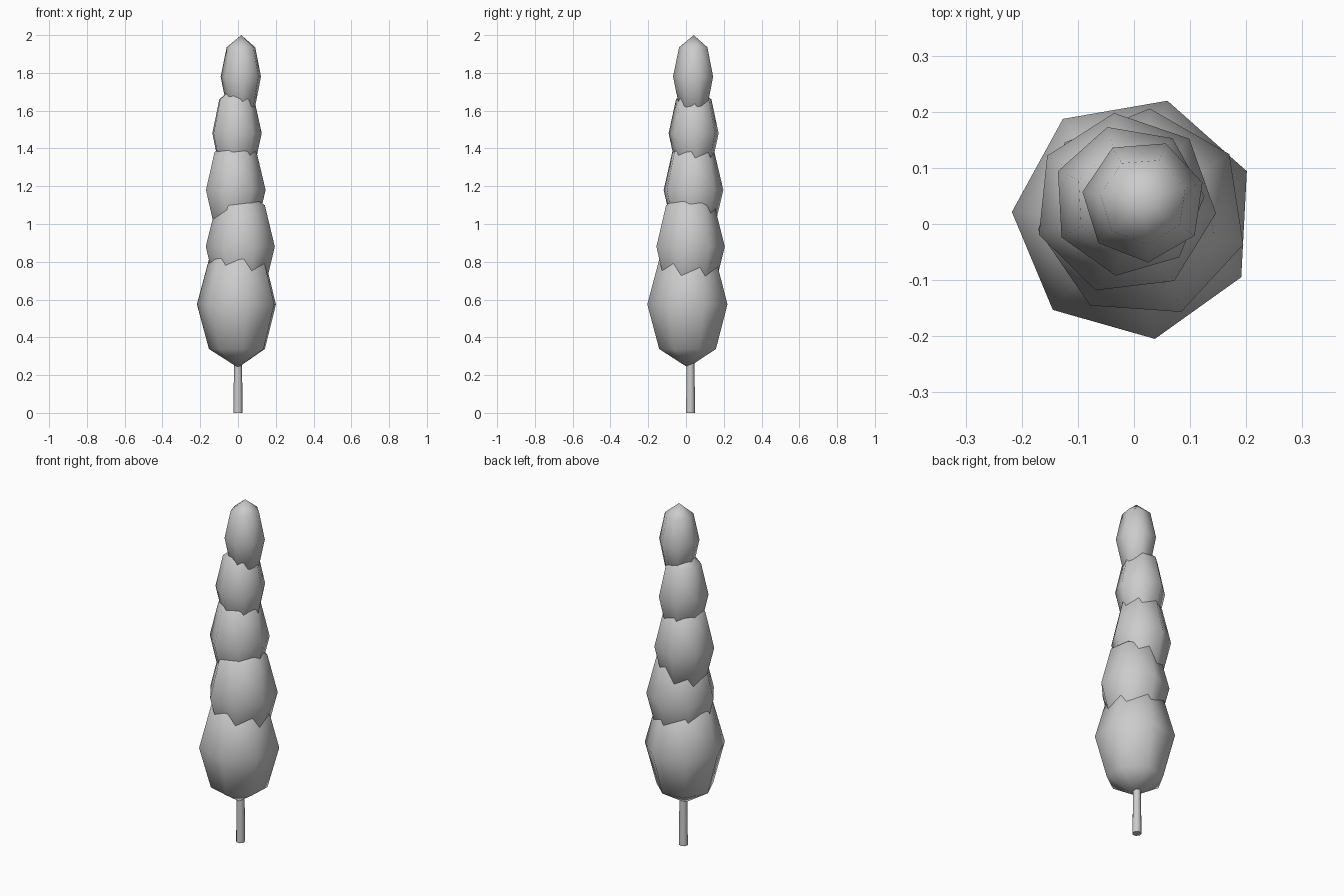
import bpy, bmesh
from math import atan2, radians
from mathutils import Matrix

if "Cube" in bpy.data.objects:
    bpy.data.objects.remove(bpy.data.objects["Cube"])


def make_object(name, bm):
    for f in bm.faces:
        f.smooth = True
    mesh = bpy.data.meshes.new(name)
    bm.to_mesh(mesh)
    bm.free()
    ob = bpy.data.objects.new(name, mesh)
    bpy.context.collection.objects.link(ob)
    return ob


def foliage(name, x, y, z, radius, half_height, angle):
    """Seven-sided, four-ring ellipsoid with one equator corner at the given angle."""
    bm = bmesh.new()
    bmesh.ops.create_uvsphere(bm, u_segments=7, v_segments=4, radius=1)
    corner = min(bm.verts, key=lambda v: abs(v.co.z)).co
    turn = radians(angle) - atan2(corner.y, corner.x)
    bm.transform(Matrix.Translation((x, y, z))
                 @ Matrix.Diagonal((radius, radius, half_height, 1))
                 @ Matrix.Rotation(turn, 4, 'Z'))
    return make_object(name, bm)


# Foliage clumps, bottom to top: x, y, z, radius, half height, corner angle
clumps = [
    (0.000, 0.010, 0.575, 0.218, 0.335, 22.7),
    (0.015, 0.018, 0.880, 0.188, 0.310, 34.5),
    (-0.016, 0.036, 1.180, 0.163, 0.283, -6.0),
    (-0.010, 0.042, 1.480, 0.136, 0.255, 3.2),
    (0.017, 0.041, 1.780, 0.110, 0.220, 17.3),
]
for i, c in enumerate(clumps):
    foliage(f"foliage_{i + 1}", *c)

# Trunk, slightly tapered, running up into the lowest clump
bm = bmesh.new()
bmesh.ops.create_cone(bm, cap_ends=True, segments=7,
                      radius1=0.025, radius2=0.02, depth=0.42)
bm.transform(Matrix.Translation((0, 0.023, 0.21)))
trunk = make_object("trunk", bm)
bpy.context.view_layer.objects.active = trunk
trunk.select_set(True)
bpy.ops.object.shade_smooth_by_angle(angle=radians(60))
